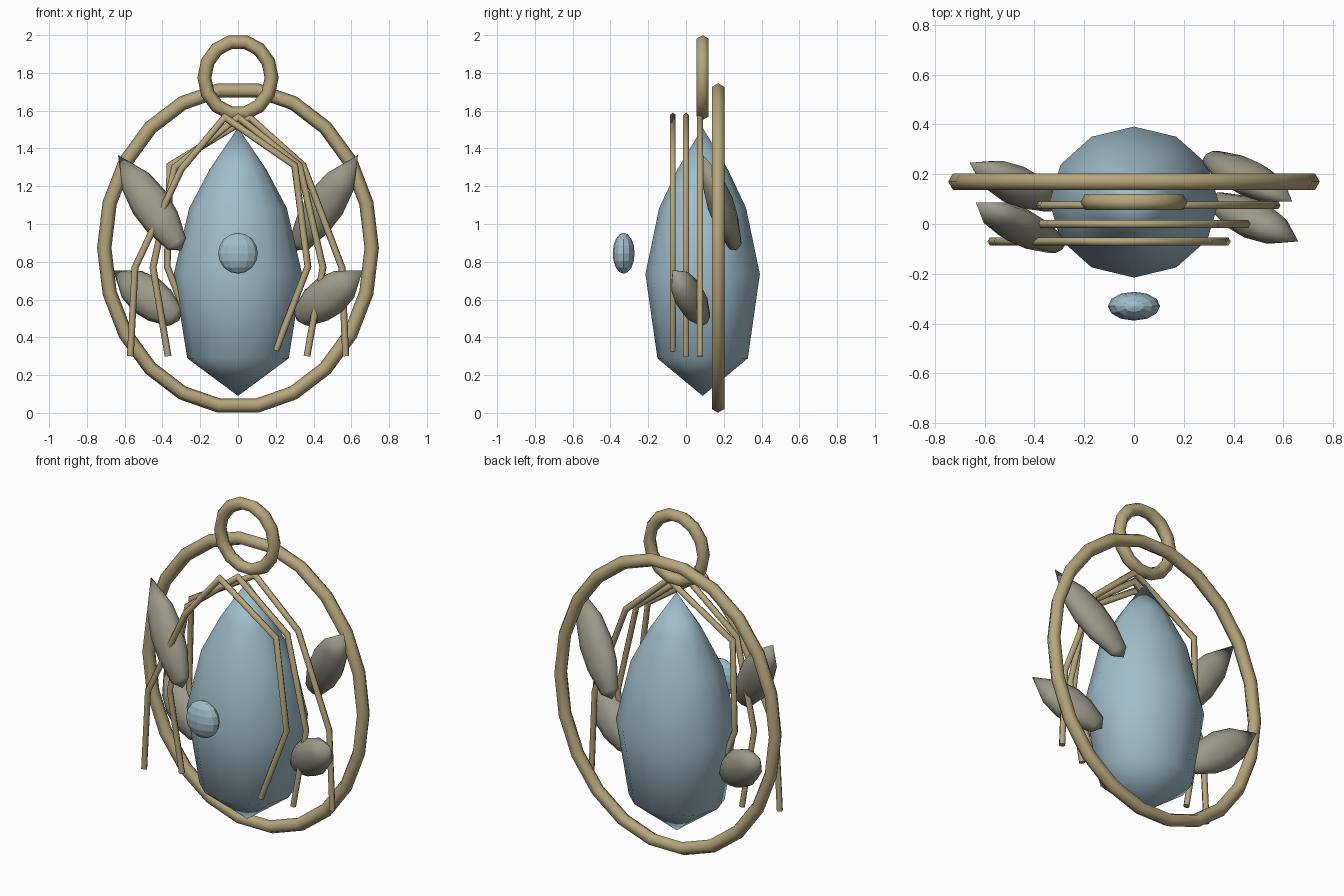
import bpy, bmesh, math
from mathutils import Vector

if "Cube" in bpy.data.objects:
    bpy.data.objects.remove(bpy.data.objects["Cube"])

CY = 0.088  # depth of the central axis


def material(name, rgb):
    m = bpy.data.materials.new(name)
    m.diffuse_color = (*rgb, 1)
    m.use_nodes = True
    m.node_tree.nodes["Principled BSDF"].inputs["Base Color"].default_value = m.diffuse_color
    return m


BLUE = material("pale_blue_stone", (0.35, 0.51, 0.60))
GOLD = material("antique_gold", (0.47, 0.38, 0.20))
GREY = material("warm_grey_leaf", (0.33, 0.32, 0.25))


def skin(name, loops, mat, closed=False, smooth=True):
    """Join equal-sized loops of points; open ends are capped."""
    bm = bmesh.new()
    rows = [[bm.verts.new(p) for p in loop] for loop in loops]
    n = len(rows[0])
    for i in range(len(rows) if closed else len(rows) - 1):
        a, b = rows[i], rows[(i + 1) % len(rows)]
        for j in range(n):
            k = (j + 1) % n
            bm.faces.new((a[j], a[k], b[k], b[j]))
    if not closed:
        bm.faces.new(rows[0][::-1])
        bm.faces.new(rows[-1])
    bmesh.ops.remove_doubles(bm, verts=bm.verts, dist=1e-5)
    bmesh.ops.recalc_face_normals(bm, faces=bm.faces)
    for f in bm.faces:
        f.smooth = smooth and len(f.verts) < 5
    me = bpy.data.meshes.new(name)
    bm.to_mesh(me)
    bm.free()
    me.materials.append(mat)
    ob = bpy.data.objects.new(name, me)
    bpy.context.collection.objects.link(ob)
    return ob


def turned(name, base, tip, u, v, profile, sides, mat, smooth=True):
    """Elliptical lathe from base to tip; profile holds (position, radius)."""
    base, tip = Vector(base), Vector(tip)
    loops = []
    for t, r in profile:
        c = base.lerp(tip, t)
        loops.append([c + u * (r * math.cos(a)) + v * (r * math.sin(a))
                      for a in (2 * math.pi * j / sides for j in range(sides))])
    bm_profile_pole = 1e-7
    return skin(name, loops, mat, smooth=smooth)


def ring(name, centre, rx, rz, tube, segs):
    """Oval hoop in the upright plane with a six-sided tube."""
    loops = []
    for i in range(segs):
        a = 2 * math.pi * i / segs
        c = Vector(centre) + Vector((rx * math.cos(a), 0, rz * math.sin(a)))
        out = Vector((rz * math.cos(a), 0, rx * math.sin(a))).normalized()
        loops.append([c + out * (tube * math.cos(b)) + Vector((0, tube * math.sin(b), 0))
                      for b in (math.pi * j / 3 for j in range(6))])
    return skin(name, loops, GOLD, closed=True)


def wire(name, path, y, r):
    """Bent six-sided rod along (x, z) points, mitred at the bends."""
    pts = [Vector((x, y, z)) for x, z in path]
    loops = []
    for i, p in enumerate(pts):
        d0 = (p - pts[max(i - 1, 0)]).normalized()
        d1 = (pts[min(i + 1, len(pts) - 1)] - p).normalized()
        t = (d0 + d1).normalized()
        side = Vector((t.z, 0, -t.x))
        mitre = r / max(t.dot(d1 if d1.length else d0), 0.5)
        loops.append([p + side * (mitre * math.cos(b)) + Vector((0, r * math.sin(b), 0))
                      for b in (math.pi * j / 3 for j in range(6))])
    return skin(name, loops, GOLD)


X, Y = Vector((1, 0, 0)), Vector((0, 1, 0))

# Central drop-shaped stone
drop = [(0, 0), (.14, .79), (.454, 1), (.70, .76), (.845, .44), (1, 0)]
turned("drop_stone", (0, CY, .09), (0, CY, 1.51), X * .34, Y * .303, drop, 12, BLUE)

# Small faceted bead floating in front
ball = [((1 - math.cos(math.pi * i / 8)) / 2, math.sin(math.pi * i / 8)) for i in range(9)]
turned("front_bead", (0, -.33, .737), (0, -.33, .953), X * .105, Y * .058,
       ball, 12, BLUE, smooth=False)

# Outer frame and hanging loop
ring("frame_ring", (0, .17, .873), .708, .843, .038, 22)
ring("hanging_loop", (0, CY, 1.775), .178, .193, .037, 14)

# Leaves: each pair is turned half way round the central axis
leaf = [(0, 0), (.07, .55), (.3, .92), (.5, 1), (.72, .8), (1, 0)]
for label, base, tip, width, depth in (
        ("upper", (.30, .27, .86), (.635, .09, 1.365), .105, .07),
        ("lower", (.31, .10, .49), (.66, -.07, .755), .11, .078)):
    for side, s in (("right", 1), ("left", -1)):
        b, t = (Vector((s * p[0], CY + s * (p[1] - CY), p[2])) for p in (base, tip))
        d = (t - b).normalized()
        u = d.cross(Y).normalized()
        turned(f"{label}_leaf_{side}", b, t, u * width, d.cross(u) * depth, leaf, 10, GREY)

# Three wrapped wires, each one rod bent over the stone
wires = (
    ("front", -.07, [(-.57, .30), (-.545, .77), (-.30, 1.29), (-.07, 1.565),
                     (.30, 1.31), (.37, .775), (.20, .33)]),
    ("middle", 0, [(-.37, .30), (-.45, .77), (-.335, 1.30), (0, 1.565),
                   (.325, 1.31), (.45, .77), (.365, .30)]),
    ("back", .075, [(-.20, .33), (-.375, .775), (-.36, 1.31), (.06, 1.565),
                    (.345, 1.31), (.55, .77), (.57, .30)]),
)
for label, y, path in wires:
    wire(f"{label}_wire", path, y, .018)
